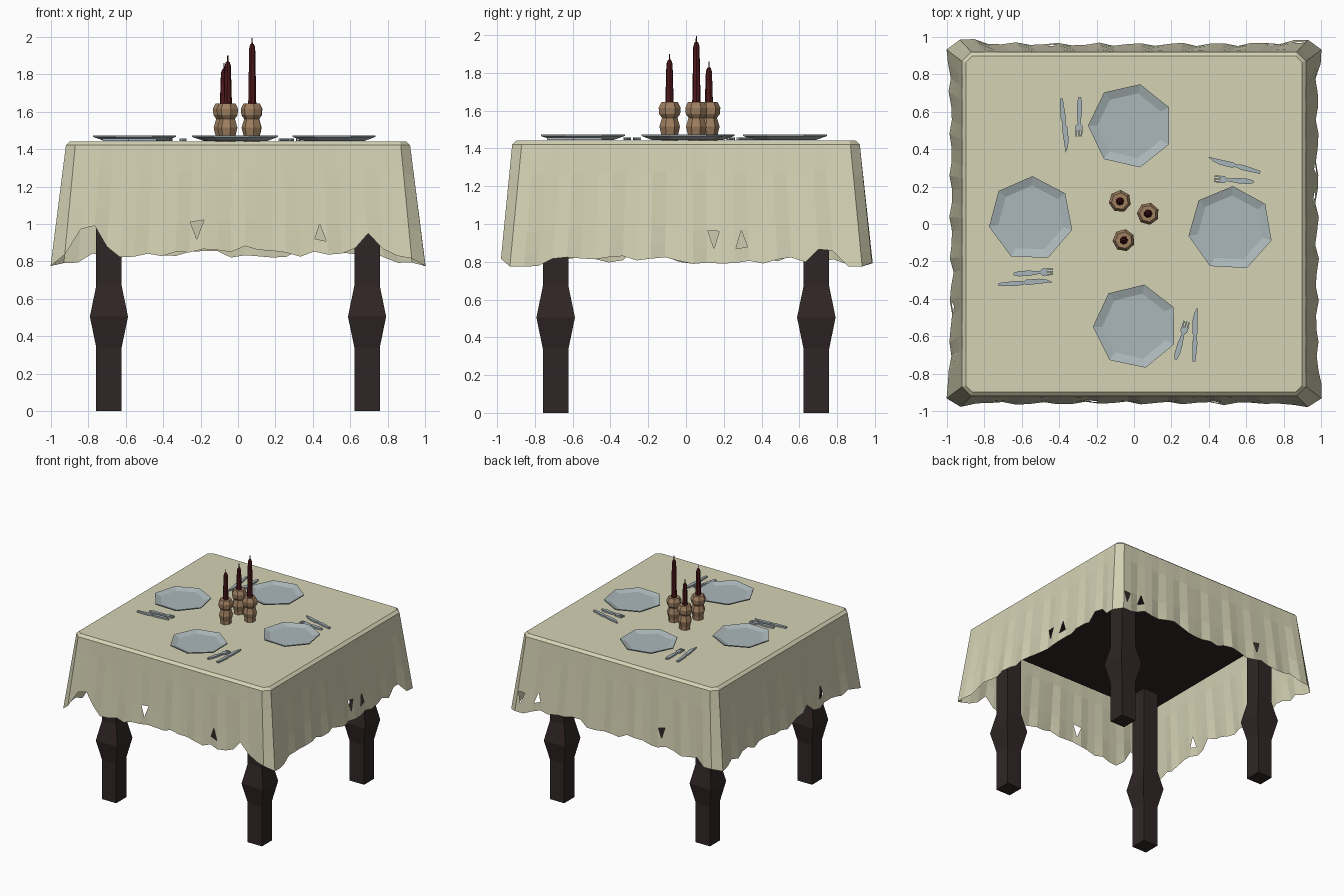
import bpy, bmesh, math, random
from mathutils import Vector, Matrix

if "Cube" in bpy.data.objects:
    bpy.data.objects.remove(bpy.data.objects["Cube"])
random.seed(7)

def mat(name, c):
    m = bpy.data.materials.new(name)
    m.diffuse_color = (*c, 1)
    m.use_nodes = True
    m.node_tree.nodes["Principled BSDF"].inputs["Base Color"].default_value = m.diffuse_color
    return m

CLOTH = mat("cream cloth", (0.66, 0.645, 0.455))
WOOD = mat("dark wood", (0.030, 0.019, 0.019))
PLATE = mat("pale blue grey", (0.41, 0.475, 0.49))
METAL = mat("cutlery grey", (0.39, 0.46, 0.49))
BRASS = mat("tan holder", (0.34, 0.21, 0.117))
WAX = mat("dark red wax", (0.075, 0.009, 0.011))

def finish(bm, name, m, fix=True):
    if fix:
        bmesh.ops.recalc_face_normals(bm, faces=bm.faces[:])
    me = bpy.data.meshes.new(name)
    bm.to_mesh(me)
    bm.free()
    ob = bpy.data.objects.new(name, me)
    me.materials.append(m)
    bpy.context.collection.objects.link(ob)
    return ob

def lathe(name, m, profile, sides, x, y, turn=0.0):
    """Closed stack of regular polygons from (radius, z) pairs."""
    bm = bmesh.new()
    rings = []
    for r, z in profile:
        rings.append([bm.verts.new((x + r * math.cos(turn + math.tau * i / sides),
                                    y + r * math.sin(turn + math.tau * i / sides), z))
                      for i in range(sides)])
    for a, b in zip(rings, rings[1:]):
        for i in range(sides):
            j = (i + 1) % sides
            bm.faces.new((a[i], a[j], b[j], b[i]))
    bm.faces.new(rings[0])
    bm.faces.new(rings[-1])
    return finish(bm, name, m)

# Legs: square sections with a swollen middle
R2 = math.sqrt(2)
for fy, sy in (("front", -1), ("back", 1)):
    for fx, sx in (("left", -1), ("right", 1)):
        lathe(f"{fy}_{fx}_leg", WOOD,
              [(0.068 * R2, 0), (0.068 * R2, 0.34), (0.102 * R2, 0.505),
               (0.068 * R2, 0.67), (0.068 * R2, 1.38)],
              4, sx * 0.69, sy * 0.69, math.pi / 4)

# Table top hidden under the cloth
lathe("table_top", WOOD, [(0.89 * R2, 1.36), (0.89 * R2, 1.425)], 4, 0, 0, math.pi / 4)

# Tablecloth: four flared, folded panels with a torn hem
N, S = 26, 0.87
STEP = 2 * S / (N - 1)
# per side: flare, hem height, notches (position, depth, half width), hole positions
SIDES = [
    (0.042, 0.845, [(-0.80, 0.20, 0.15), (0.70, 0.13, 0.09), (0.05, 0.05, 0.15)], [-0.22, 0.42]),
    (0.060, 0.81, [(0.72, 0.10, 0.08), (-0.3, 0.03, 0.1)], [0.17, 0.30]),
    (0.045, 0.84, [(0.15, 0.05, 0.12), (-0.35, 0.04, 0.1)], [-0.86, -0.72, 0.47]),
    (0.060, 0.81, [(0.25, 0.05, 0.1), (-0.6, 0.04, 0.1)], [0.45]),
]
FRACTIONS = (0, 0.25, 0.72, 0.89, 1)
bm = bmesh.new()
columns, hole_columns = [], []
for k, (flare, hem, notches, holes) in enumerate(SIDES):
    rot = Matrix.Rotation(k * math.pi / 2, 3, 'Z')
    for h in holes:
        hole_columns.append(k * N + int((h / 1.05 + S) / STEP))
    for i in range(N):
        s = -S + i * STEP
        z1 = hem + random.uniform(-0.022, 0.022) - 0.05 * abs(s / S) ** 8
        for p, d, w in notches:
            z1 += d * max(0, 1 - abs(s * 1.05 - p) / w)
        z1 = max(z1, 0.775)
        fold = 0.009 * math.sin(s * 31 + k) + random.uniform(-0.003, 0.003)
        if i in (0, N - 1):
            fold = 0
        col = [bm.verts.new(rot @ Vector((s * 0.995, -0.897, 1.442)))]
        for f in FRACTIONS:
            z = 1.422 + (z1 - 1.422) * f
            g = (1.422 - z) / 0.63
            off = 0.92 + g * (flare + fold + 0.02 * abs(s / S) ** 6)
            col.append(bm.verts.new(rot @ Vector((s * (1 + 0.07 * g), -off, z))))
        columns.append(col)
cells = {}
for c, a in enumerate(columns):
    b = columns[(c + 1) % len(columns)]
    for r in range(len(a) - 1):
        cells[c, r] = bm.faces.new((a[r], a[r + 1], b[r + 1], b[r]))
bm.faces.new([c[0] for c in columns])
# triangular tears
for n, c in enumerate(hole_columns):
    face = cells[c, 3]
    bmesh.ops.inset_individual(bm, faces=[face], thickness=0.009)
    v = list(face.verts)
    bmesh.ops.delete(bm, geom=[face], context='FACES_ONLY')
    pair = [v[0], v[3]] if n % 2 else [v[1], v[2]]
    bmesh.ops.pointmerge(bm, verts=pair, merge_co=(pair[0].co + pair[1].co) / 2)
finish(bm, "tablecloth", CLOTH)

# Plates: shallow seven-sided dishes
for name, x, y, deg in (("left", -0.551, 0.028, 88), ("right", 0.516, -0.025, 87),
                        ("back", -0.018, 0.525, 77), ("front", 0.008, -0.547, 78)):
    lathe(name + "_plate", PLATE,
          [(0.165, 1.444), (0.228, 1.466), (0.228, 1.474), (0.178, 1.457)],
          7, x, y, math.radians(deg))

# Candles and holders
for n, (x, y, top) in enumerate(((0.075, 0.055, 1.995), (-0.055, -0.087, 1.90), (-0.075, 0.122, 1.86))):
    lathe(f"candle_holder_{n + 1}", BRASS,
          [(0.045, 1.442), (0.045, 1.47), (0.056, 1.515), (0.042, 1.562), (0.057, 1.582),
           (0.060, 1.615), (0.045, 1.645), (0.024, 1.645)], 7, x, y, 0.4 + n)
    lathe(f"candle_{n + 1}", WAX,
          [(0.023, 1.63), (0.017, top - 0.055), (0.011, top - 0.035),
           (0.004, top - 0.03), (0.003, top)], 7, x, y, n)

def cutlery(name, start, end, outlines):
    """Thin extruded outlines laid from the handle end to the tip."""
    a, b = Vector(start), Vector(end)
    u = (b - a).normalized()
    w = Vector((-u.y, u.x))
    bm = bmesh.new()
    for pts in outlines:
        flat = [a + u * p + w * q for p, q in pts]
        lo = [bm.verts.new((p.x, p.y, 1.444)) for p in flat]
        hi = [bm.verts.new((p.x, p.y, 1.457)) for p in flat]
        bm.faces.new(lo)
        bm.faces.new(hi)
        for i in range(len(flat)):
            j = (i + 1) % len(flat)
            bm.faces.new((lo[i], lo[j], hi[j], hi[i]))
    finish(bm, name, METAL)

half = [(0, 0.006), (0.03, 0.014), (0.08, 0.014), (0.145, 0.007), (0.155, 0.019), (0.18, 0.019)]
FORK = [half + [(p, -q) for p, q in reversed(half)]]
for q in (-0.014, 0, 0.014):
    FORK.append([(0.18, q - 0.004), (0.212, q - 0.004), (0.212, q + 0.004), (0.18, q + 0.004)])
KNIFE = [[(0, -0.007), (0.10, -0.014), (0.14, -0.007), (0.15, -0.013), (0.29, -0.008),
          (0.26, 0.008), (0.22, 0.016), (0.15, 0.016), (0.14, 0.007), (0.10, 0.014), (0, 0.009)]]

for name, fork, knife in (
        ("back", ((-0.29, 0.68), (-0.295, 0.47)), ((-0.39, 0.67), (-0.358, 0.385))),
        ("front", ((0.222, -0.725), (0.285, -0.51)), ((0.322, -0.735), (0.332, -0.44))),
        ("right", ((0.64, 0.225), (0.43, 0.242)), ((0.675, 0.277), (0.40, 0.35))),
        ("left", ((-0.645, -0.268), (-0.435, -0.255)), ((-0.725, -0.325), (-0.435, -0.303)))):
    cutlery(name + "_fork", *fork, FORK)
    cutlery(name + "_knife", *knife, KNIFE)
